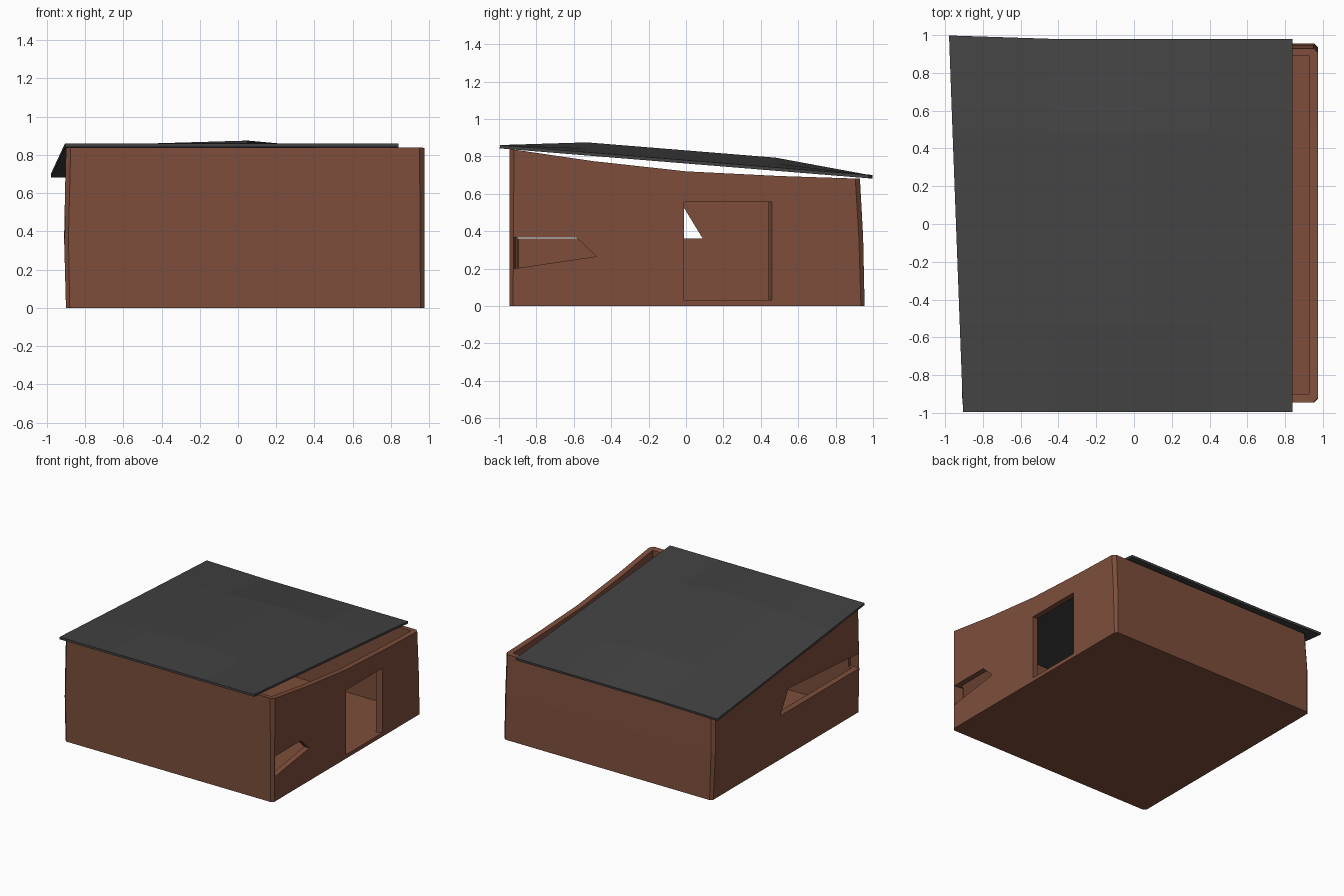
import bpy, bmesh

if "Cube" in bpy.data.objects:
    bpy.data.objects.remove(bpy.data.objects["Cube"])

def material(name, rgb):
    m = bpy.data.materials.new(name)
    m.diffuse_color = (*rgb, 1)
    m.use_nodes = True
    m.node_tree.nodes["Principled BSDF"].inputs["Base Color"].default_value = m.diffuse_color
    return m

clay = material("brown_clay", (0.205, 0.076, 0.044))
slate = material("dark_roof", (0.055, 0.055, 0.055))

def make_object(name, bm, mat):
    bmesh.ops.recalc_face_normals(bm, faces=bm.faces)
    me = bpy.data.meshes.new(name)
    bm.to_mesh(me)
    bm.free()
    me.materials.append(mat)
    ob = bpy.data.objects.new(name, me)
    bpy.context.collection.objects.link(ob)
    return ob

def apply_modifier(ob, mod):
    bpy.context.view_layer.objects.active = ob
    bpy.ops.object.modifier_apply(modifier=mod.name)

def top_height(y):
    # sagging wall top, high at the front
    pts = [(-0.945, 0.84), (-0.5, 0.775), (0, 0.72), (0.5, 0.695), (0.955, 0.68)]
    y = min(max(y, pts[0][0]), pts[-1][0])
    for (a, za), (b, zb) in zip(pts, pts[1:]):
        if y <= b:
            return za + (zb - za) * (y - a) / (b - a)

def footprint(x0, x1, y0, y1, c):
    # rectangle with cut corners and extra points along the sides
    right = [y0 + c, -0.5, 0, 0.5, y1 - c]
    return ([(x0 + c, y0), (x1 - c, y0)] + [(x1, y) for y in right]
            + [(x1 - c, y1), (x0 + c, y1)] + [(x0, y) for y in reversed(right)])

# Walls and floor: one hollow shell with an open, sloping top
bm = bmesh.new()
sections = [(footprint(-0.90, 0.975, -0.945, 0.955, 0.02), 0.0),
            (footprint(-0.91, 0.975, -0.945, 0.947, 0.023), 0.37),
            (footprint(-0.90, 0.975, -0.945, 0.93, 0.025), None),
            (footprint(-0.86, 0.93, -0.90, 0.89, 0.004), None),
            (footprint(-0.86, 0.93, -0.90, 0.89, 0.004), 0.03)]
rings = [[bm.verts.new((x, y, top_height(y) if z is None else z)) for x, y in pts]
         for pts, z in sections]
for a, b in zip(rings, rings[1:]):
    for i in range(len(a)):
        j = (i + 1) % len(a)
        bm.faces.new((a[i], a[j], b[j], b[i]))
bm.faces.new(rings[0])
bm.faces.new(rings[-1])
walls = make_object("walls", bm, clay)

def cut_opening(name, xa, poly_a, xb, poly_b):
    # cuts a tapered opening through a side wall
    bm = bmesh.new()
    a = [bm.verts.new((xa, y, z)) for y, z in poly_a]
    b = [bm.verts.new((xb, y, z)) for y, z in poly_b]
    bm.faces.new(a)
    bm.faces.new(b)
    for i in range(len(a)):
        j = (i + 1) % len(a)
        bm.faces.new((a[i], a[j], b[j], b[i]))
    cutter = make_object(name, bm, clay)
    cutter.hide_render = True
    mod = walls.modifiers.new(name, "BOOLEAN")
    mod.operation = "DIFFERENCE"
    mod.solver = "EXACT"
    mod.object = cutter
    apply_modifier(walls, mod)
    bpy.data.objects.remove(cutter)

# Doorway and low window in the right wall
cut_opening("doorway", 1.0, [(-0.01, 0.031), (0.471, 0.031), (0.471, 0.555), (-0.01, 0.555)],
            0.905, [(-0.01, 0.031), (0.429, 0.031), (0.429, 0.555), (-0.01, 0.555)])
low = [(-0.585, 0.365), (-0.48, 0.265)]
cut_opening("low_window", 1.0, [(-0.925, 0.2), (-0.925, 0.365)] + low,
            0.90, [(-0.91, 0.2), (-0.91, 0.365)] + low)
# Long window slit in the left wall
slit = [(0.09, 0.36), (-0.02, 0.54), (-0.925, 0.48), (-0.925, 0.36)]
cut_opening("long_window", -1.0, slit, -0.83, slit)

# Roof: uneven sloping sheet, raised in the middle
bm = bmesh.new()
lift = [0, 0.035, 0.052, 0.02, 0]
rows = []
for j, y in enumerate([-0.995, -0.53, 0, 0.48, 0.98]):
    left = -0.905 - 0.075 * (y + 1) / 2
    row = []
    for i, x in enumerate([left, -0.43, 0.05, 0.4, 0.84]):
        z = 0.78 - 0.081 * y + (lift[i] if 0 < j < 4 else 0)
        row.append(bm.verts.new((x, y + (0.018 if i == 0 and j == 4 else 0), z)))
    rows.append(row)
for a, b in zip(rows, rows[1:]):
    for i in range(4):
        bm.faces.new((a[i], a[i + 1], b[i + 1], b[i]))
roof = make_object("roof", bm, slate)
if roof.data.polygons[0].normal.z < 0:
    roof.data.flip_normals()
thick = roof.modifiers.new("thickness", "SOLIDIFY")
thick.thickness = 0.018
thick.offset = -1
apply_modifier(roof, thick)
